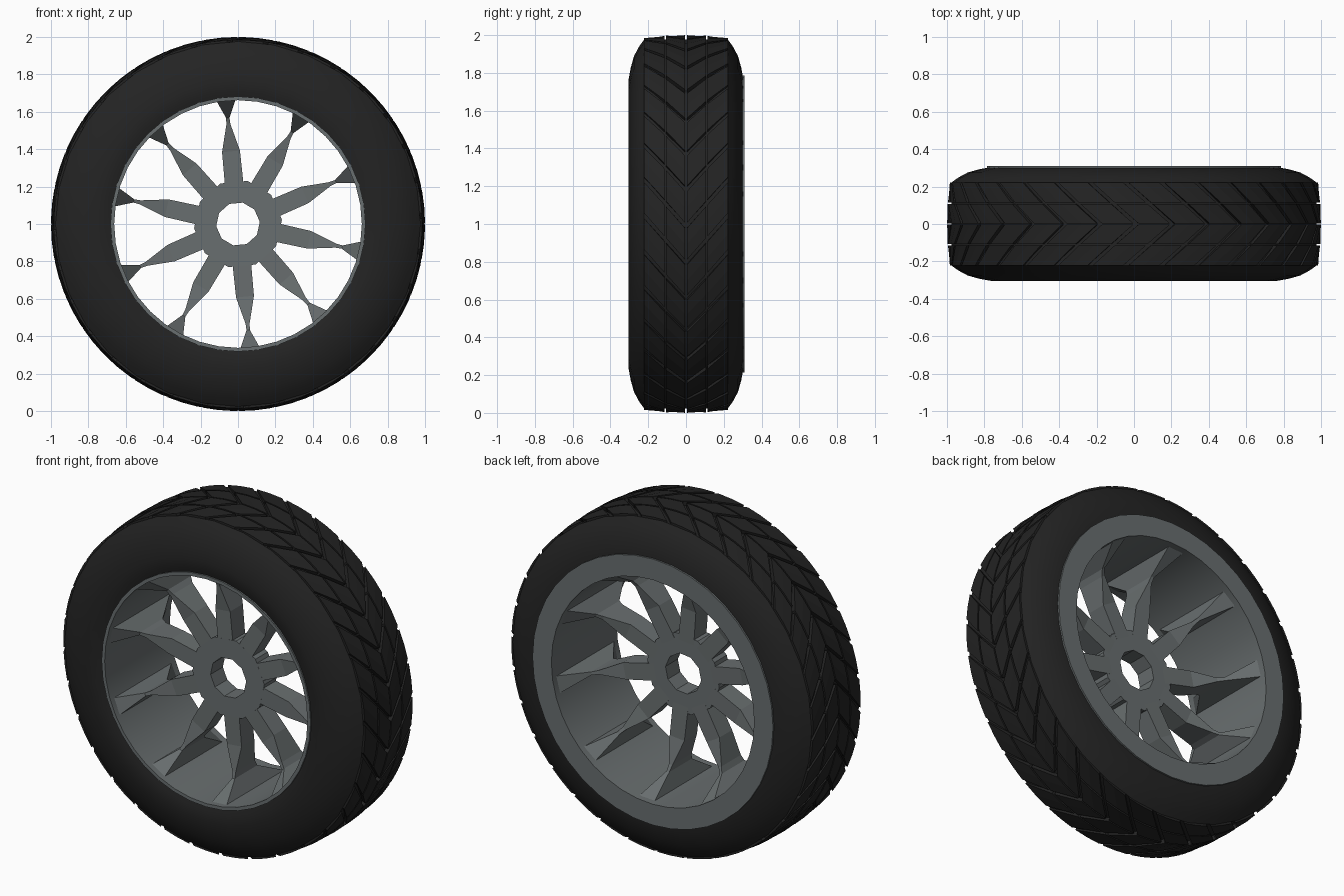
import bpy, bmesh, math

if "Cube" in bpy.data.objects:
    bpy.data.objects.remove(bpy.data.objects["Cube"])

TAU = 2 * math.pi
CZ = 1.0  # axle height


def material(name, rgb):
    m = bpy.data.materials.new(name)
    m.diffuse_color = (*rgb, 1)
    m.use_nodes = True
    m.node_tree.nodes["Principled BSDF"].inputs["Base Color"].default_value = m.diffuse_color
    return m


RUBBER = material("black rubber", (0.017, 0.017, 0.017))
METAL = material("grey metal", (0.14, 0.157, 0.16))


def polar(r, a, y, t=0.0):
    """Point at radius r and angle a around the axle, moved t sideways."""
    return (r * math.cos(a) - t * math.sin(a), y, CZ + r * math.sin(a) + t * math.cos(a))


def finish(bm, name, mat, smooth=None):
    bmesh.ops.recalc_face_normals(bm, faces=bm.faces)
    me = bpy.data.meshes.new(name)
    bm.to_mesh(me)
    bm.free()
    me.materials.append(mat)
    ob = bpy.data.objects.new(name, me)
    bpy.context.collection.objects.link(ob)
    if smooth:
        bpy.ops.object.select_all(action='DESELECT')
        ob.select_set(True)
        bpy.context.view_layer.objects.active = ob
        bpy.ops.object.shade_smooth_by_angle(angle=math.radians(smooth))
    return ob


def lathe(name, profile, n, mat, phase=0.0, smooth=None):
    """Closed (radius, y) profile turned around the axle."""
    bm = bmesh.new()
    rings = [[bm.verts.new(polar(r, phase + TAU * i / n, y)) for r, y in profile] for i in range(n)]
    k = len(profile)
    for i in range(n):
        a, b = rings[i], rings[(i + 1) % n]
        for j in range(k):
            bm.faces.new((a[j], a[(j + 1) % k], b[(j + 1) % k], b[j]))
    return finish(bm, name, mat, smooth)


def loft(bm, sections):
    """Skin through four-cornered sections, capped at both ends."""
    rows = [[bm.verts.new(p) for p in s] for s in sections]
    for a, b in zip(rows, rows[1:]):
        for j in range(4):
            bm.faces.new((a[j], a[(j + 1) % 4], b[(j + 1) % 4], b[j]))
    bm.faces.new(rows[0])
    bm.faces.new(rows[-1])


# Tyre body
half = [(0.67, 0.285), (0.71, 0.298), (0.765, 0.304), (0.83, 0.292), (0.89, 0.275), (0.94, 0.248), (0.976, 0.222)]
lathe("tyre", [(r, -y) for r, y in half] + [(r, y) for r, y in reversed(half)], 32, RUBBER, smooth=35)

# Tread: four rows of slanted blocks, forming V shapes that meet in the middle
PITCH = TAU / 32
GAP = 0.028
bm = bmesh.new()
rows = [(0.004, 0.106, 1.0, 0.997), (0.115, 0.222, 0.996, 0.985)]
for side in (-1, 1):
    for y0, y1, r0, r1 in rows:
        for i in range(32):
            secs = []
            for f in (0, 0.5, 1):
                a = math.pi / 2 + i * PITCH + f * (PITCH - GAP)
                a0, a1 = a + y0 * 1.15, a + y1 * 1.15
                secs.append([polar(0.96, a0, side * y0), polar(r0, a0, side * y0),
                             polar(r1, a1, side * y1), polar(0.96, a1, side * y1)])
            loft(bm, secs)
finish(bm, "tread_blocks", RUBBER)

# Rim barrel with a wide flange at the back
lathe("rim", [(0.662, -0.298), (0.682, -0.298), (0.682, 0.27), (0.785, 0.27), (0.785, 0.31), (0.662, 0.31)],
      40, METAL, smooth=20)

# Hub ring
SPOKE0 = math.radians(95.5)
STEP = TAU / 10
lathe("hub", [(0.117, -0.09), (0.236, -0.09), (0.236, 0.025), (0.117, 0.025)], 10, METAL, SPOKE0 + STEP / 2)

# Spokes: flat arm, pinched neck, then a flare along the barrel
bm = bmesh.new()
shape = [(0.19, 0.05, -0.09, 0.025), (0.39, 0.048, -0.088, 0.03),
         (0.535, 0.011, -0.11, 0.07), (0.57, 0.009, -0.12, 0.09), (0.667, 0.052, -0.275, 0.285)]
for i in range(10):
    a = SPOKE0 - i * STEP
    loft(bm, [[polar(r, a, y0, -w), polar(r, a, y0, w), polar(r, a, y1, w), polar(r, a, y1, -w)]
              for r, w, y0, y1 in shape])
finish(bm, "spokes", METAL)
